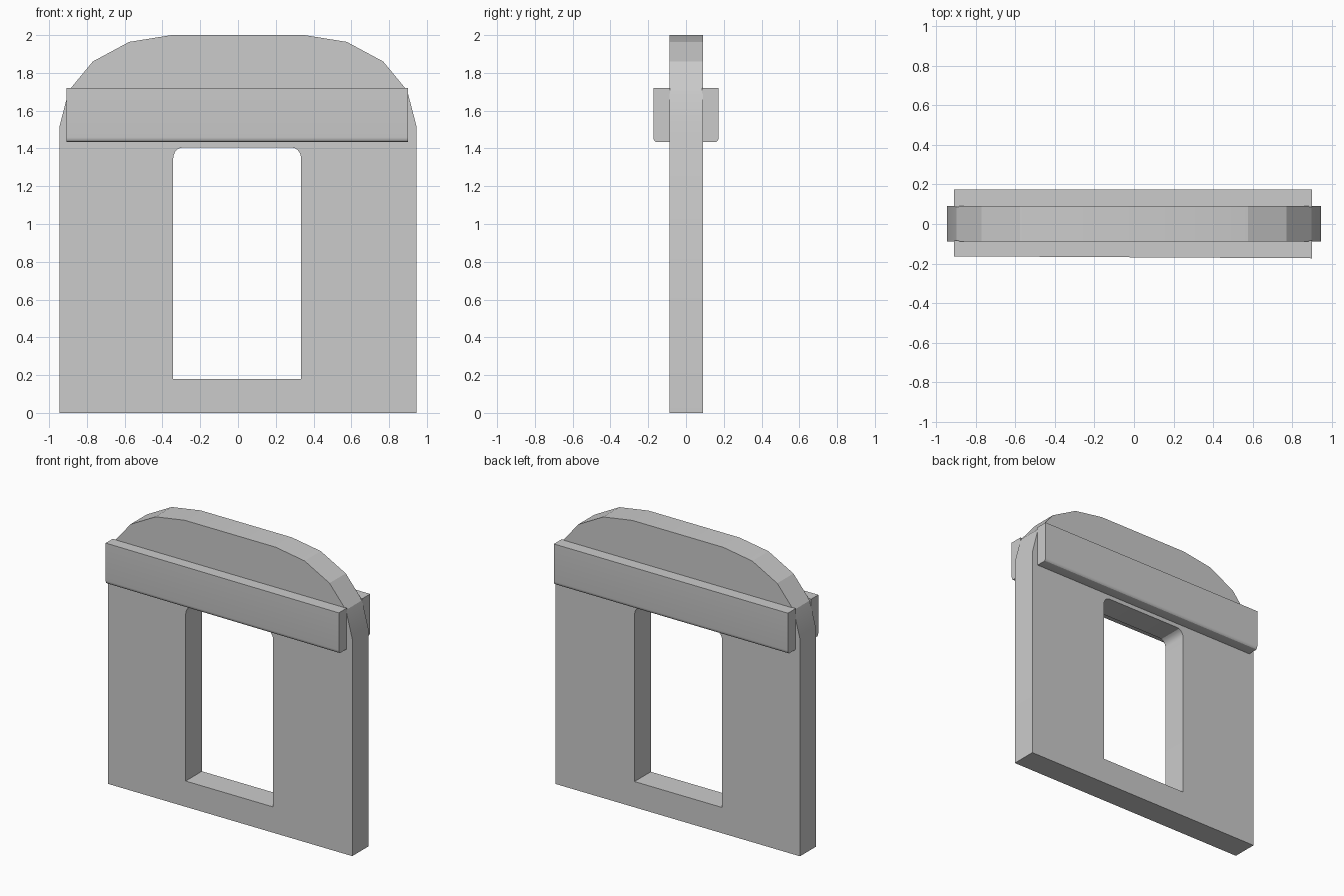
import bpy, bmesh, math
from mathutils import Vector

if "Cube" in bpy.data.objects:
    bpy.data.objects.remove(bpy.data.objects["Cube"])


def make_object(name, bm):
    bmesh.ops.recalc_face_normals(bm, faces=bm.faces)
    mesh = bpy.data.meshes.new(name)
    bm.to_mesh(mesh)
    bm.free()
    obj = bpy.data.objects.new(name, mesh)
    bpy.context.collection.objects.link(obj)
    return obj


def add_loop(bm, points):
    verts = [bm.verts.new(p) for p in points]
    return [bm.edges.new((v, verts[(i + 1) % len(verts)])) for i, v in enumerate(verts)]


# Wall slab: mirrored arched outline with a doorway opening
Y_FRONT, Y_BACK = -0.088, 0.091
half = [(0.945, 0), (0.945, 1.517), (0.896, 1.706), (0.769, 1.86), (0.576, 1.964), (0.352, 2.0)]
outline = half + [(-x, z) for x, z in reversed(half)]

# Opening with rounded upper corners
left, right, bottom, top, rx, rz = -0.343, 0.334, 0.18, 1.405, 0.05, 0.058
opening = [(left, bottom), (right, bottom)]
for cx, start in ((right - rx, 0), (left + rx, 90)):
    for i in range(6):
        a = math.radians(start + 18 * i)
        opening.append((cx + rx * math.cos(a), top - rz + rz * math.sin(a)))

bm = bmesh.new()
edges = []
for loop in (outline, opening):
    edges += add_loop(bm, [(x, Y_FRONT, z) for x, z in loop])
bmesh.ops.triangle_fill(bm, edges=edges, use_beauty=True, use_dissolve=False)
ext = bmesh.ops.extrude_face_region(bm, geom=bm.faces[:])
bmesh.ops.translate(bm, verts=[g for g in ext["geom"] if isinstance(g, bmesh.types.BMVert)],
                    vec=Vector((0, Y_BACK - Y_FRONT, 0)))
wall = make_object("arched_wall", bm)


# Lintel beams: rounded lower outer edge, profile swept from left end to right end
def lintel(name, inner, outer_left, outer_right):
    s = 1 if inner > 0 else -1
    rings = []
    bm = bmesh.new()
    for x, outer in ((-0.909, outer_left), (0.9, outer_right)):
        profile = [(inner, 1.72), (outer, 1.72)]
        for i in range(5):
            a = math.radians(22.5 * i)
            profile.append((outer - s * 0.016 * (1 - math.cos(a)), 1.459 - 0.025 * math.sin(a)))
        profile.append((inner, 1.434))
        rings.append([bm.verts.new((x, y, z)) for y, z in profile])
    n = len(rings[0])
    for ring in rings:
        bm.faces.new(ring)
    for i in range(n):
        j = (i + 1) % n
        bm.faces.new((rings[0][i], rings[0][j], rings[1][j], rings[1][i]))
    return make_object(name, bm)


beams = [lintel("front_lintel", -0.084, -0.163, -0.173),
         lintel("back_lintel", 0.086, 0.173, 0.173)]

# Smooth only the rounded corners
for obj in [wall] + beams:
    bpy.ops.object.select_all(action="DESELECT")
    obj.select_set(True)
    bpy.context.view_layer.objects.active = obj
    bpy.ops.object.shade_smooth_by_angle(angle=math.radians(24 if obj in beams else 19))
